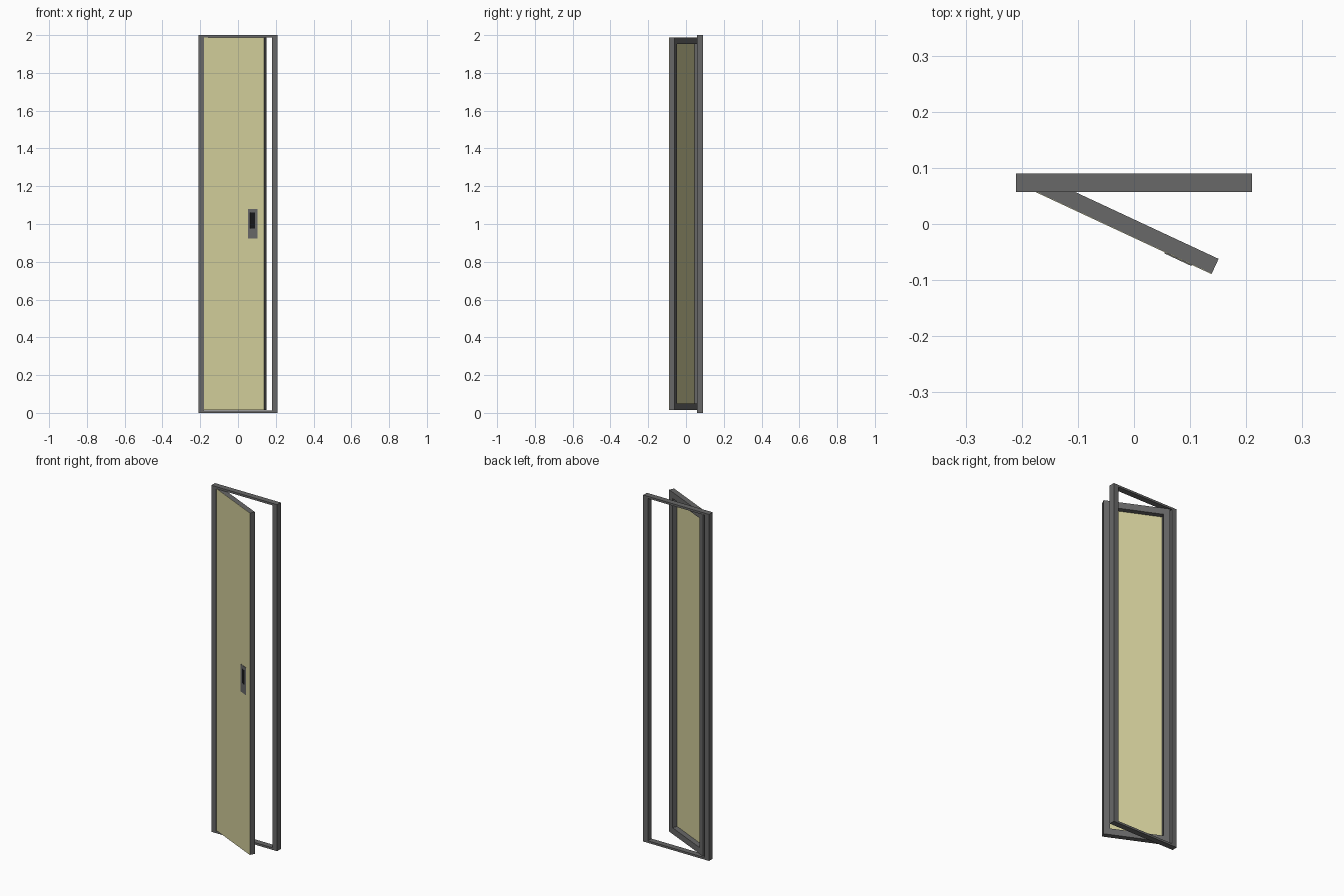
import bpy
from math import radians
from mathutils import Matrix

if "Cube" in bpy.data.objects:
    bpy.data.objects.remove(bpy.data.objects["Cube"])


def material(name, rgb):
    m = bpy.data.materials.new(name)
    m.diffuse_color = (*rgb, 1)
    m.use_nodes = True
    m.node_tree.nodes["Principled BSDF"].inputs["Base Color"].default_value = m.diffuse_color
    return m


GREY = material("dark_grey_metal", (0.14, 0.14, 0.14))
CREAM = material("cream_panel", (0.65, 0.62, 0.33))
BLACK = material("black", (0.008, 0.008, 0.01))

# Door swings about the front-left inner edge of the jamb
HINGE = Matrix.Translation((-0.18, 0.059, 0)) @ Matrix.Rotation(radians(-25), 4, 'Z')


def box(name, x, y, z, mat, xf=Matrix()):
    """Box from (min, max) ranges, optionally placed by a transform."""
    verts = [(a, b, c) for a in x for b in y for c in z]
    faces = [(0, 1, 3, 2), (4, 6, 7, 5), (0, 4, 5, 1),
             (2, 3, 7, 6), (0, 2, 6, 4), (1, 5, 7, 3)]
    me = bpy.data.meshes.new(name)
    me.from_pydata(verts, [], faces)
    me.materials.append(mat)
    ob = bpy.data.objects.new(name, me)
    bpy.context.collection.objects.link(ob)
    ob.matrix_world = xf
    return ob


def frame(name, x, y, z, side, rail, mat, xf=Matrix()):
    """Rectangular frame as one mesh: two loops, front and back, bridged."""
    inner_x = (x[0] + side, x[1] - side)
    inner_z = (z[0] + rail, z[1] - rail)
    verts = []
    for d in y:
        for a, c in ((x, z), (inner_x, inner_z)):
            verts += [(a[0], d, c[0]), (a[1], d, c[0]), (a[1], d, c[1]), (a[0], d, c[1])]
    faces = []
    for i in range(4):
        j = (i + 1) % 4
        faces += [(i, j, j + 4, i + 4), (i + 8, i + 12, j + 12, j + 8),
                  (i, i + 8, j + 8, j), (i + 4, j + 4, j + 12, i + 12)]
    me = bpy.data.meshes.new(name)
    me.from_pydata(verts, [], faces)
    me.materials.append(mat)
    ob = bpy.data.objects.new(name, me)
    bpy.context.collection.objects.link(ob)
    ob.matrix_world = xf
    return ob


# Fixed outer frame
frame("door_jamb", (-0.21, 0.21), (0.057, 0.09), (0, 2), 0.03, 0.012, GREY)

# Door leaf: metal frame with a thin panel skin on its front
W, Z = (0, 0.351), (0.015, 1.988)
frame("door_leaf_frame", W, (0.001, 0.03), Z, 0.033, 0.036, GREY, HINGE)
box("door_panel", W, (0, 0.001), Z, CREAM, HINGE)

# Flush pull handle: plate with a dark finger pocket
frame("handle_plate", (0.259, 0.312), (-0.002, 0), (0.922, 1.08), 0.012, 0.02, GREY, HINGE)
box("handle_plate_lower", (0.271, 0.300), (-0.002, 0), (0.942, 0.976), GREY, HINGE)
box("handle_pocket", (0.271, 0.300), (-0.001, 0), (0.976, 1.06), BLACK, HINGE)
